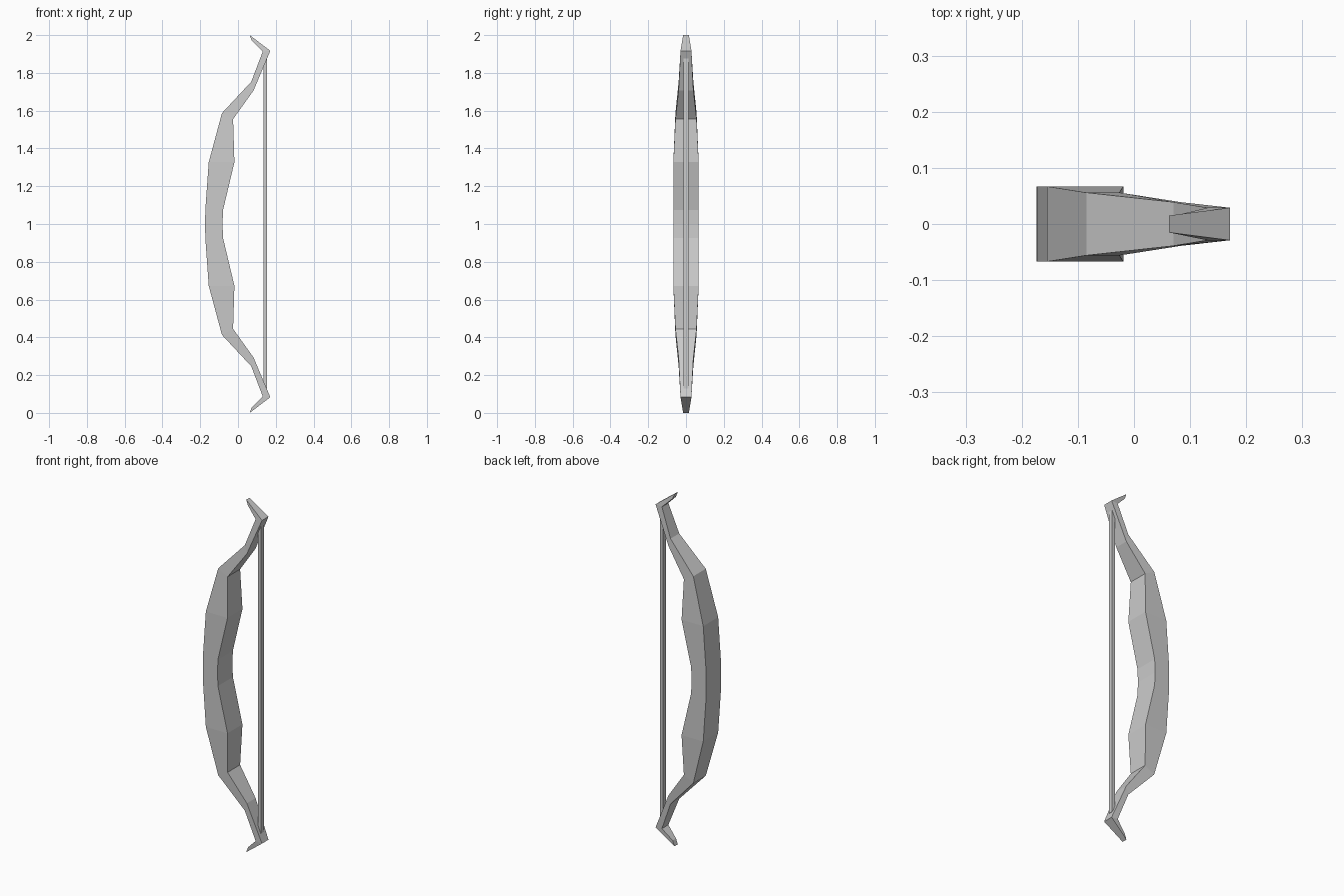
import bpy, bmesh

if "Cube" in bpy.data.objects:
    bpy.data.objects.remove(bpy.data.objects["Cube"])

# Upper half of the bow: (outer x, outer z, inner x, inner z, half width), z from the grip centre
stations = [
    (-0.174, 0.000, -0.082, 0.000, 0.067),
    (-0.173, 0.075, -0.079, 0.075, 0.067),
    (-0.155, 0.327, -0.019, 0.327, 0.067),
    (-0.085, 0.587, -0.026, 0.555, 0.056),
    (0.070, 0.753, 0.083, 0.708, 0.039),
    (0.131, 0.913, 0.171, 0.917, 0.029),
]
tip = (0.073, 0.970, 0.062, 1.000, 0.015)


def make_object(name, bm, z):
    bmesh.ops.recalc_face_normals(bm, faces=bm.faces)
    mesh = bpy.data.meshes.new(name)
    bm.to_mesh(mesh)
    bm.free()
    obj = bpy.data.objects.new(name, mesh)
    obj.location.z = z
    bpy.context.collection.objects.link(obj)
    return obj


# Bow limbs: rectangular section lofted through the stations, mirrored at the grip
bm = bmesh.new()
rings = []
for ox, oz, ix, iz, w in stations + [tip]:
    rings.append([bm.verts.new(p) for p in
                  ((ox, -w, oz), (ix, -w, iz), (ix, w, iz), (ox, w, oz))])
for a, b in zip(rings, rings[1:]):
    for i in range(4):
        j = (i + 1) % 4
        bm.faces.new((a[i], a[j], b[j], b[i]))
bm.faces.new(rings[-1])
bow = make_object("bow_limbs", bm, 1.0)
mirror = bow.modifiers.new("mirror", 'MIRROR')
mirror.use_axis = (False, False, True)
mirror.use_clip = True

# Bowstring: thin square bar let into both limb ends
bm = bmesh.new()
bmesh.ops.create_cube(bm, size=1)
bmesh.ops.scale(bm, vec=(0.019, 0.025, 1.75), verts=bm.verts)
string = make_object("bowstring", bm, 1.005)
string.location.x = 0.144
